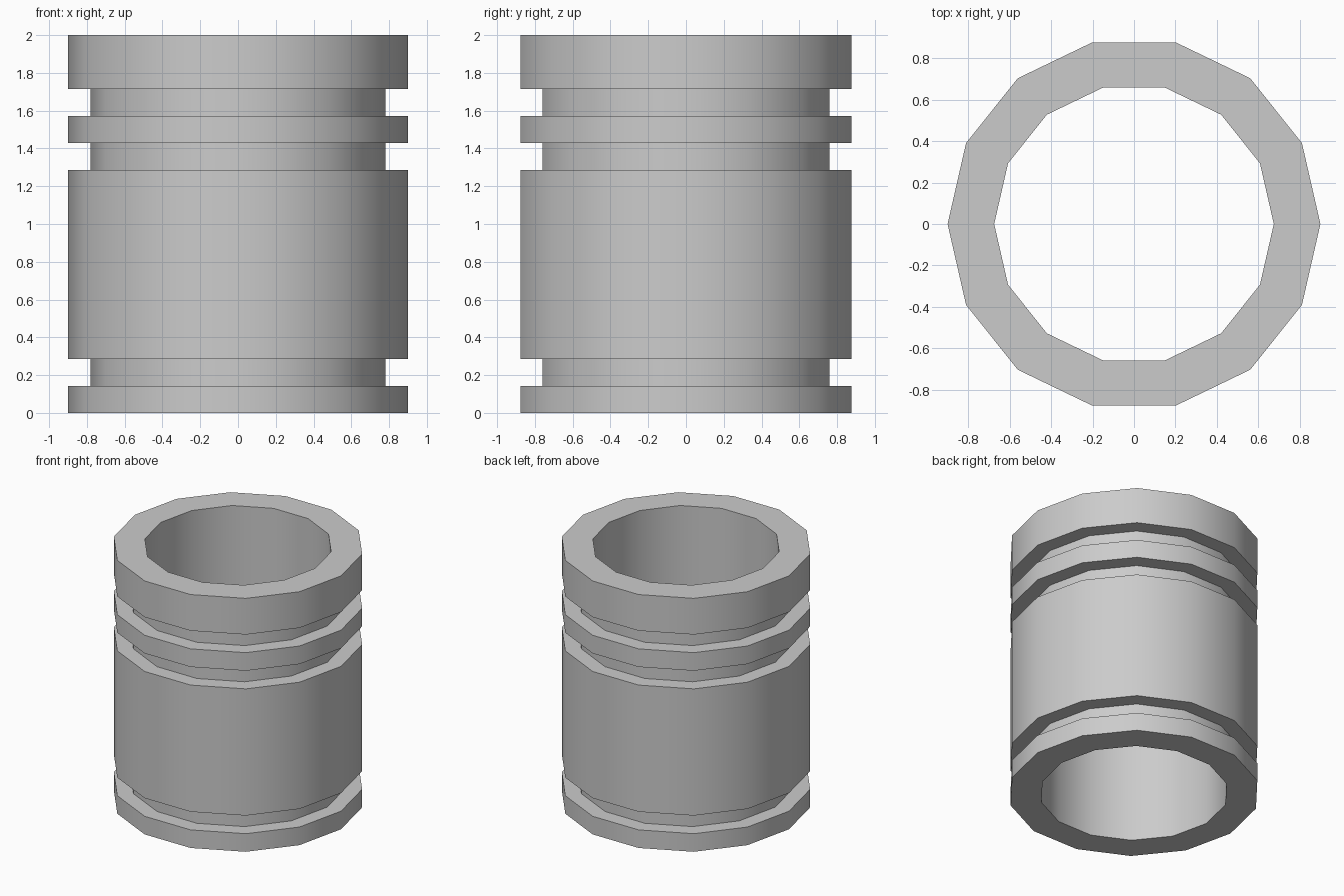
import bpy, bmesh
from math import cos, sin, tau, radians

if "Cube" in bpy.data.objects:
    bpy.data.objects.remove(bpy.data.objects["Cube"])

SIDES = 14
OUTER, GROOVE, BORE = 0.9, 0.78, 0.675

# Closed wall cross-section (radius, height): alternating bands and grooves
levels = [0, 1/7, 2/7, 9/7, 10/7, 11/7, 12/7, 2]
profile = [(BORE, 0)]
for i in range(len(levels) - 1):
    r = GROOVE if i % 2 else OUTER
    profile += [(r, levels[i]), (r, levels[i + 1])]
profile.append((BORE, 2))

# Revolve the cross-section into a hollow grooved sleeve
bm = bmesh.new()
rings = []
for s in range(SIDES):
    a = tau * s / SIDES
    rings.append([bm.verts.new((r * cos(a), r * sin(a), z)) for r, z in profile])
n = len(profile)
for s in range(SIDES):
    a, b = rings[s], rings[(s + 1) % SIDES]
    for i in range(n):
        j = (i + 1) % n
        bm.faces.new((a[i], b[i], b[j], a[j]))
bmesh.ops.recalc_face_normals(bm, faces=bm.faces)

mesh = bpy.data.meshes.new("grooved_sleeve")
bm.to_mesh(mesh)
bm.free()
sleeve = bpy.data.objects.new("grooved_sleeve", mesh)
bpy.context.collection.objects.link(sleeve)

# Smooth around the wall, crisp at the band edges
bpy.context.view_layer.objects.active = sleeve
sleeve.select_set(True)
bpy.ops.object.shade_smooth_by_angle(angle=radians(30))
